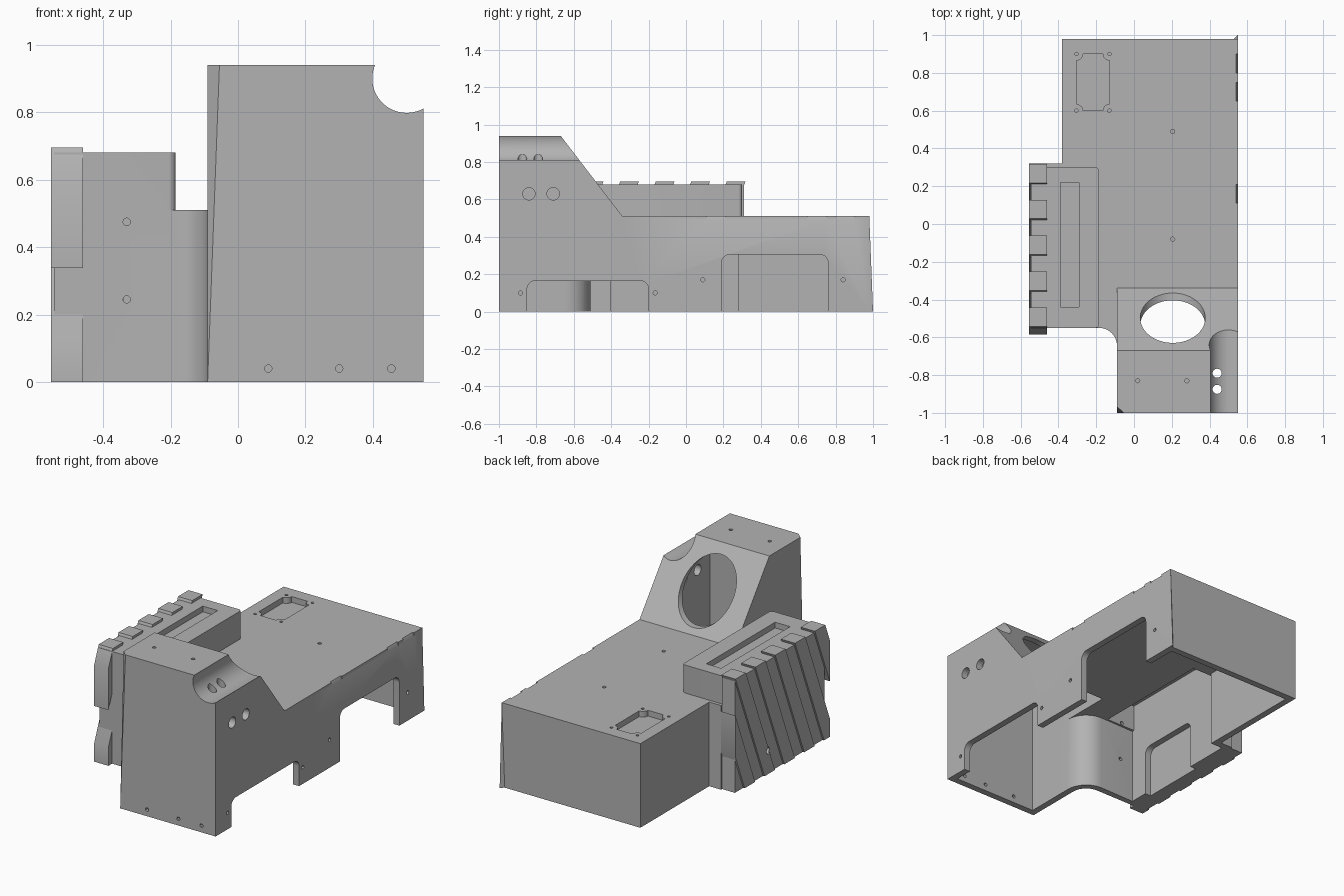
import bpy, bmesh, math
from mathutils import Vector

cube = bpy.data.objects.get("Cube")
if cube:
    bpy.data.objects.remove(cube, do_unlink=True)

grey = bpy.data.materials.new("plain grey")
grey.use_nodes = True
grey.diffuse_color = (0.45, 0.45, 0.45, 1)
grey.node_tree.nodes["Principled BSDF"].inputs["Base Color"].default_value = (0.45, 0.45, 0.45, 1)


def finish(name, bm):
    bmesh.ops.recalc_face_normals(bm, faces=bm.faces)
    mesh = bpy.data.meshes.new(name)
    bm.to_mesh(mesh)
    bm.free()
    mesh.materials.append(grey)
    ob = bpy.data.objects.new(name, mesh)
    bpy.context.collection.objects.link(ob)
    return ob


def prism(name, pts, axis, a, b):
    """Extrude a 2D outline from a to b along an axis."""
    def place(p, d):
        return {"x": (d, p[0], p[1]), "y": (p[0], d, p[1]), "z": (p[0], p[1], d)}[axis]
    bm = bmesh.new()
    low = [bm.verts.new(place(p, a)) for p in pts]
    high = [bm.verts.new(place(p, b)) for p in pts]
    bm.faces.new(low)
    bm.faces.new(high)
    for i in range(len(pts)):
        j = (i + 1) % len(pts)
        bm.faces.new((low[i], low[j], high[j], high[i]))
    return finish(name, bm)


def box(name, x, y, z):
    return prism(name, [(x[0], y[0]), (x[1], y[0]), (x[1], y[1]), (x[0], y[1])], "z", *z)


def arc(cx, cy, r, start, end, n=10):
    angles = [math.radians(start + (end - start) * i / n) for i in range(n + 1)]
    return [(cx + r * math.cos(t), cy + r * math.sin(t)) for t in angles]


def rod(c, r, axis, a, b, n=24):
    return prism("hole_cutter", arc(c[0], c[1], r, 0, 360, n)[:-1], axis, a, b)


def hull(name, pts):
    bm = bmesh.new()
    bmesh.ops.convex_hull(bm, input=[bm.verts.new(p) for p in pts])
    return finish(name, bm)


def combine(ob, other, operation="DIFFERENCE"):
    mod = ob.modifiers.new("combine", "BOOLEAN")
    mod.operation = operation
    mod.solver = "EXACT"
    mod.object = other
    bpy.context.view_layer.objects.active = ob
    bpy.ops.object.modifier_apply(modifier=mod.name)
    bpy.data.objects.remove(other, do_unlink=True)


# Outer body: low base with a concave corner, sloped tower and side block
fillet = (-0.185, -0.645)
body = prism("housing", [(-0.46, -0.55)] + arc(*fillet, 0.095, 90, 0)
             + [(-0.09, -0.8), (0.55, -0.8), (0.55, 0.98), (-0.38, 0.98),
                (-0.38, 0.32), (-0.46, 0.32)], "z", 0, 0.51)
tower = prism("tower", [(-1, 0), (-0.34, 0), (-0.34, 0.51), (-0.67, 0.94), (-1, 0.94)],
              "x", -0.09, 0.55)
combine(body, tower, "UNION")
block = prism("side_block", [(-0.46, -0.55)] + arc(-0.205, -0.53, 0.02, -90, 0, 5)
              + arc(-0.205, 0.28, 0.02, 0, 90, 5) + [(-0.46, 0.3)], "z", 0.48, 0.68)
combine(body, block, "UNION")

# Hollow interior, keeping a wall under the round channel
cavity = prism("tower_cavity", [(-0.96, -0.1), (-0.34, -0.1), (-0.34, 0.46),
                                (-0.68, 0.9), (-0.96, 0.9)], "x", -0.05, 0.51)
combine(cavity, rod((0.5, 0.9), 0.14, "y", -1.2, 0, 48))
combine(body, cavity)
combine(body, prism("base_cavity", [(-0.42, -0.515)] + arc(*fillet, 0.135, 90, 0)
                    + [(-0.05, -0.7), (0.51, -0.7), (0.51, 0.94), (-0.34, 0.94),
                       (-0.34, 0.28), (-0.42, 0.28)], "z", -0.1, 0.46))
combine(body, box("block_cavity", (-0.42, -0.225), (-0.5, 0.26), (0.3, 0.62)))

# Round channel, large opening through the slope, tapered front corner
combine(body, rod((0.5, 0.9), 0.102, "y", -1.1, -0.2, 64))
combine(body, rod((0.205, 0.715), 0.172, "y", -0.85, -0.2, 64))
combine(body, hull("corner_cutter", [(-0.09, -1, 0), (-0.09, -0.934, 1.88), (-0.02, -1, 1.88),
                                     (-0.3, -1.2, 0), (-0.3, -1.2, 1.88)]))

# Rounded openings along the lower edges
for y0, y1, top, x0, x1 in ((-0.85, -0.2, 0.165, 0.48, 0.6), (0.19, 0.76, 0.305, 0.48, 0.6),
                            (-0.4, 0, 0.3, -0.459, -0.4)):
    r = 0.045
    outline = [(y0, -0.1), (y1, -0.1)] + arc(y1 - r, top - r, r, 0, 90) + arc(y0 + r, top - r, r, 90, 180)
    combine(body, prism("opening_cutter", outline, "x", x0, x1))

# Recessed socket with scooped corners and its screw holes
corners = [(-0.13, 0.9), (-0.305, 0.9), (-0.305, 0.6), (-0.13, 0.6)]
socket = []
for i, (x, y) in enumerate(corners):
    socket += arc(x, y, 0.035, 270 + 90 * i, 180 + 90 * i, 6)
combine(body, prism("socket_cutter", socket, "z", 0.475, 0.6))
for c in corners:
    combine(body, rod(c, 0.009, "z", 0.475, 0.6, 12))

# Long tray in the side block
combine(body, box("tray_cutter", (-0.39, -0.29), (-0.44, 0.22), (0.645, 0.8)))

# Small screw holes on the top, front and side
for c, z in (((0.205, 0.49), 0.47), ((0.205, -0.08), 0.47), ((0.02, -0.83), 0.91), ((0.28, -0.83), 0.91)):
    combine(body, rod(c, 0.011, "z", z, 1, 12))
for c, y in (((0.09, 0.04), -1), ((0.3, 0.04), -1), ((0.455, 0.04), -1),
             ((-0.33, 0.475), -0.55), ((-0.33, 0.245), -0.55)):
    combine(body, rod(c, 0.011, "y", y - 0.05, y + 0.06, 12))
for c in ((-0.885, 0.1), (-0.165, 0.1), (0.09, 0.17), (0.84, 0.17)):
    combine(body, rod(c, 0.011, "x", 0.49, 0.6, 12))

# Paired cable holes in the tower side and the channel
for y in (-0.84, -0.71):
    combine(body, rod((y, 0.63), 0.033, "x", 0.48, 0.6))
for y in (-0.875, -0.79):
    combine(body, rod((0.44, y), 0.024, "z", 0.65, 0.9))

# Chamfered notches on the top edge
for y in (0.16, 0.7, 0.85):
    combine(body, prism("notch_cutter", [(0.54, 0.52), (0.54, 0.51), (0.55, 0.49), (0.56, 0.49),
                                         (0.56, 0.52)], "y", y - 0.05, y + 0.05))

# Small tapered tip on the back corner
hull("corner_tip", [(0.53, 0.98, 0), (0.55, 0.98, 0), (0.55, 1, 0), (0.55, 0.98, 0.51)])

# Side plate with slanted ribs that end in teeth
plate = box("side_plate", (-0.545, -0.46), (-0.55, 0.31), (0, 0.68))
ribs = None
for k in range(-2, 5):
    y = 0.268 - 0.19 * k
    low = y - 0.4 * 0.75
    rib = prism("side_ribs", [(y - 0.05, 0.695), (low - 0.05, -0.055),
                              (low + 0.05, -0.055), (y + 0.05, 0.695)], "x", -0.555, -0.46)
    if ribs:
        combine(ribs, rib, "UNION")
    else:
        ribs = rib
combine(ribs, box("rib_trim", (-0.7, -0.3), (-0.585, 0.32), (0, 0.8)), "INTERSECT")
for ob in (plate, ribs):
    combine(ob, rod((0, 0.14), 0.02, "x", -0.6, -0.48))

# Smooth the round surfaces, keep the edges sharp
bpy.ops.object.select_all(action="DESELECT")
for ob in (body, plate, ribs):
    ob.select_set(True)
    bpy.context.view_layer.objects.active = ob
bpy.ops.object.shade_smooth_by_angle(angle=math.radians(30))
